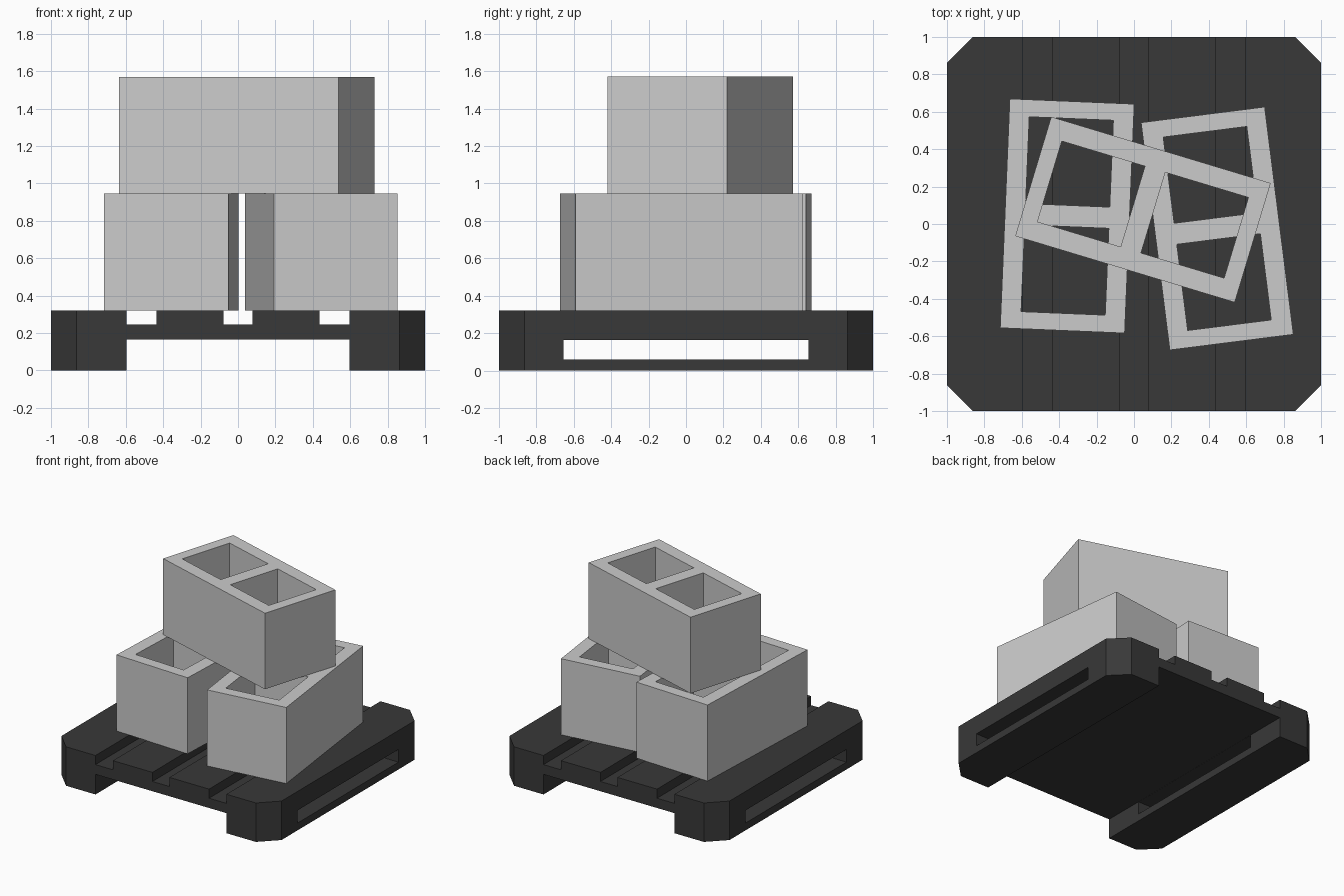
import bpy, bmesh
from math import radians
from mathutils import Vector

if "Cube" in bpy.data.objects:
    bpy.data.objects.remove(bpy.data.objects["Cube"])


def finish(bm, name):
    bmesh.ops.recalc_face_normals(bm, faces=bm.faces)
    me = bpy.data.meshes.new(name)
    bm.to_mesh(me)
    bm.free()
    ob = bpy.data.objects.new(name, me)
    bpy.context.collection.objects.link(ob)
    return ob


def extrude(bm, vec):
    r = bmesh.ops.extrude_face_region(bm, geom=bm.faces[:], use_keep_orig=True)
    bmesh.ops.translate(bm, vec=vec, verts=[v for v in r['geom'] if isinstance(v, bmesh.types.BMVert)])


# pallet: half profile in x/z, mirrored, pushed along y, corners cut off
H, ROOF, GROOVE, LEG, CH = 0.32, 0.165, 0.245, 0.595, 0.137
half = [(LEG, ROOF), (LEG, 0), (1, 0), (1, H), (LEG, H), (LEG, GROOVE),
        (0.437, GROOVE), (0.437, H), (0.077, H), (0.077, GROOVE)]
profile = half + [(-x, z) for x, z in reversed(half)]
bm = bmesh.new()
bm.faces.new([bm.verts.new((x, -1, z)) for x, z in profile])
extrude(bm, (0, 2, 0))
bmesh.ops.recalc_face_normals(bm, faces=bm.faces)
for sx in (-1, 1):
    for sy in (-1, 1):
        cut = bmesh.ops.bisect_plane(
            bm, geom=bm.verts[:] + bm.edges[:] + bm.faces[:], clear_outer=True,
            plane_co=(sx * (1 - CH), sy, 0), plane_no=(sx, sy, 0))
        bmesh.ops.holes_fill(bm, edges=[e for e in bm.edges if e.is_boundary], sides=0)
pallet = finish(bm, "pallet")
mat = bpy.data.materials.new("dark_plastic")
mat.diffuse_color = (0.04, 0.04, 0.04, 1)
mat.use_nodes = True
mat.node_tree.nodes["Principled BSDF"].inputs["Base Color"].default_value = mat.diffuse_color
pallet.data.materials.append(mat)

# long slots through both legs
bm = bmesh.new()
for s in (-1, 1):
    r = bmesh.ops.create_cube(bm, size=1)
    bmesh.ops.scale(bm, vec=(0.6, 1.31, 0.104), verts=r['verts'])
    bmesh.ops.translate(bm, vec=(s * 0.82, 0, 0.112), verts=r['verts'])
cutter = finish(bm, "slot_cutter")
cutter.hide_render = True
mod = pallet.modifiers.new("slots", 'BOOLEAN')
mod.operation = 'DIFFERENCE'
mod.solver = 'EXACT'
mod.object = cutter
bpy.context.view_layer.objects.active = pallet
bpy.ops.object.modifier_apply(modifier="slots")
bpy.data.objects.remove(cutter)


# hollow blocks: flat grid with two cells left open, raised to height
def block(name, loc, angle):
    us = [-0.333, -0.225, 0.225, 0.333]
    vs = [-0.613, -0.521, -0.057, 0.057, 0.521, 0.613]
    bm = bmesh.new()
    g = [[bm.verts.new((u, v, 0)) for v in vs] for u in us]
    for i in range(3):
        for j in range(5):
            if not (i == 1 and j in (1, 3)):
                bm.faces.new((g[i][j], g[i + 1][j], g[i + 1][j + 1], g[i][j + 1]))
    extrude(bm, Vector((0, 0, 0.625)))
    ob = finish(bm, name)
    ob.location = loc
    ob.rotation_euler.z = radians(angle)


block("left_block", (-0.357, 0.043, H), -2.4)
block("right_block", (0.445, -0.024, H), 7.2)
block("top_block", (0.048, 0.077, H + 0.625), 73.2)
